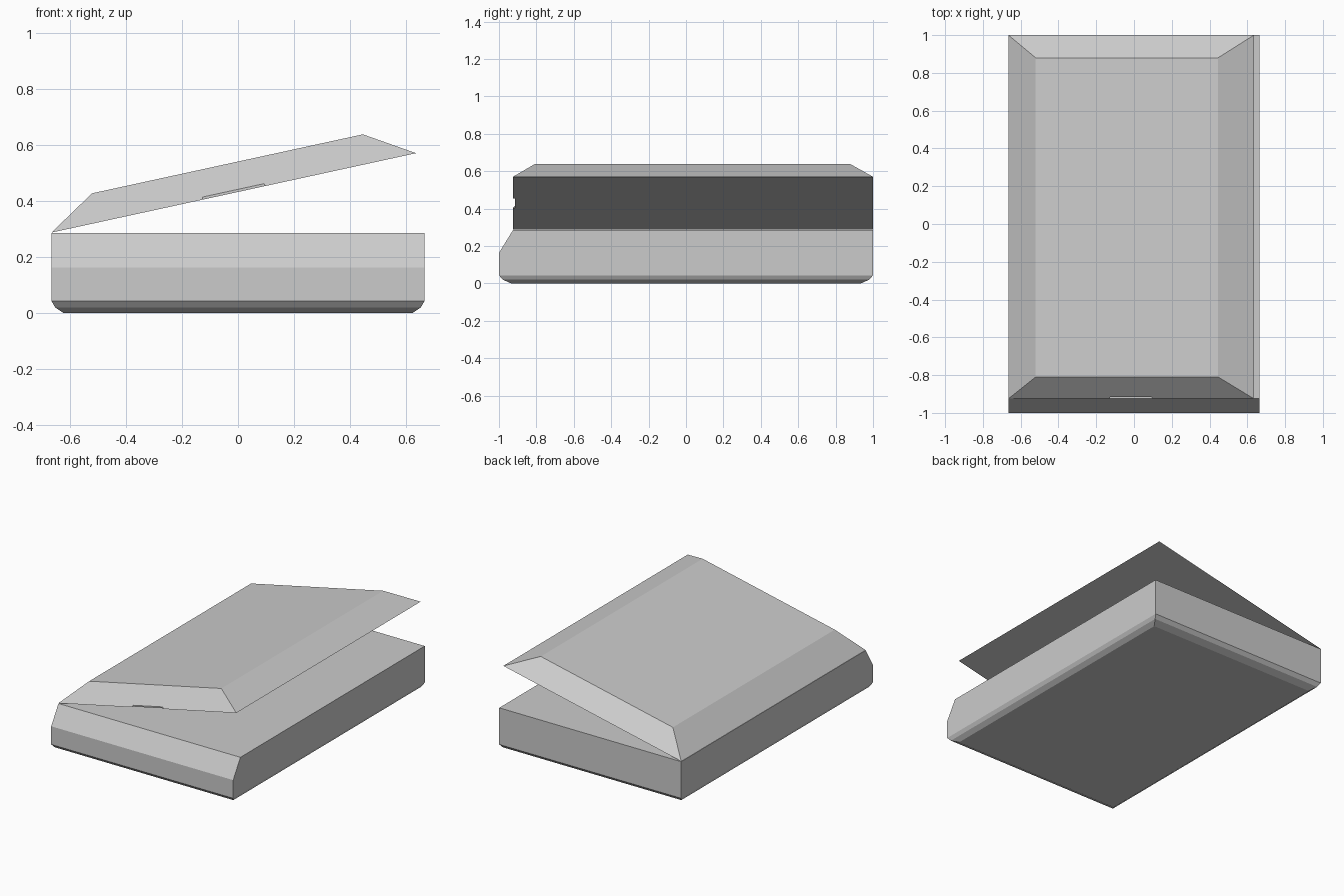
import bpy, bmesh, math

if "Cube" in bpy.data.objects:
    bpy.data.objects.remove(bpy.data.objects["Cube"])


def loft(name, rings):
    """Stack rectangular rings (x0, x1, y0, y1, z) into a closed solid."""
    bm = bmesh.new()
    loops = [[bm.verts.new((x, y, z)) for x, y in
              ((x0, y0), (x1, y0), (x1, y1), (x0, y1))]
             for x0, x1, y0, y1, z in rings]
    for a, b in zip(loops, loops[1:]):
        for i in range(4):
            j = (i + 1) % 4
            bm.faces.new((a[i], a[j], b[j], b[i]))
    bm.faces.new(loops[0][::-1])
    bm.faces.new(loops[-1])
    bmesh.ops.recalc_face_normals(bm, faces=bm.faces)
    mesh = bpy.data.meshes.new(name)
    bm.to_mesh(mesh)
    bm.free()
    obj = bpy.data.objects.new(name, mesh)
    bpy.context.collection.objects.link(obj)
    return obj


HALF_W = 0.665
TILT = math.atan2(0.283, 1.30)
LID_LEN = math.hypot(0.283, 1.30)

# Base box: rounded-under bottom edge and a sloped upper front
base = loft("base_box", [
    (-0.622, 0.622, -0.935, 0.935, 0.0),
    (-0.652, 0.652, -0.98, 0.98, 0.02),
    (-HALF_W, HALF_W, -1.0, 1.0, 0.043),
    (-HALF_W, HALF_W, -1.0, 1.0, 0.163),
    (-HALF_W, HALF_W, -0.925, 1.0, 0.285),
])

# Lid: bevelled slab hinged along the left edge and tilted open
lid = loft("lid", [
    (0, LID_LEN, -0.925, 1.0, 0.0),
    (0.171, LID_LEN - 0.171, -0.81, 0.88, 0.106),
])

# Thumb notch in the front lip of the lid
mid = LID_LEN / 2
cutter = loft("thumb_notch_cutter", [
    (mid - 0.122, mid + 0.122, -0.96, -0.915, -0.02),
    (mid - 0.105, mid + 0.105, -0.96, -0.915, 0.03),
])
cutter.hide_render = True
cutter.hide_viewport = True

for obj in (lid, cutter):
    obj.location = (-HALF_W, 0, 0.287)
    obj.rotation_euler.y = -TILT

notch = lid.modifiers.new("thumb_notch", 'BOOLEAN')
notch.operation = 'DIFFERENCE'
notch.solver = 'EXACT'
notch.object = cutter
